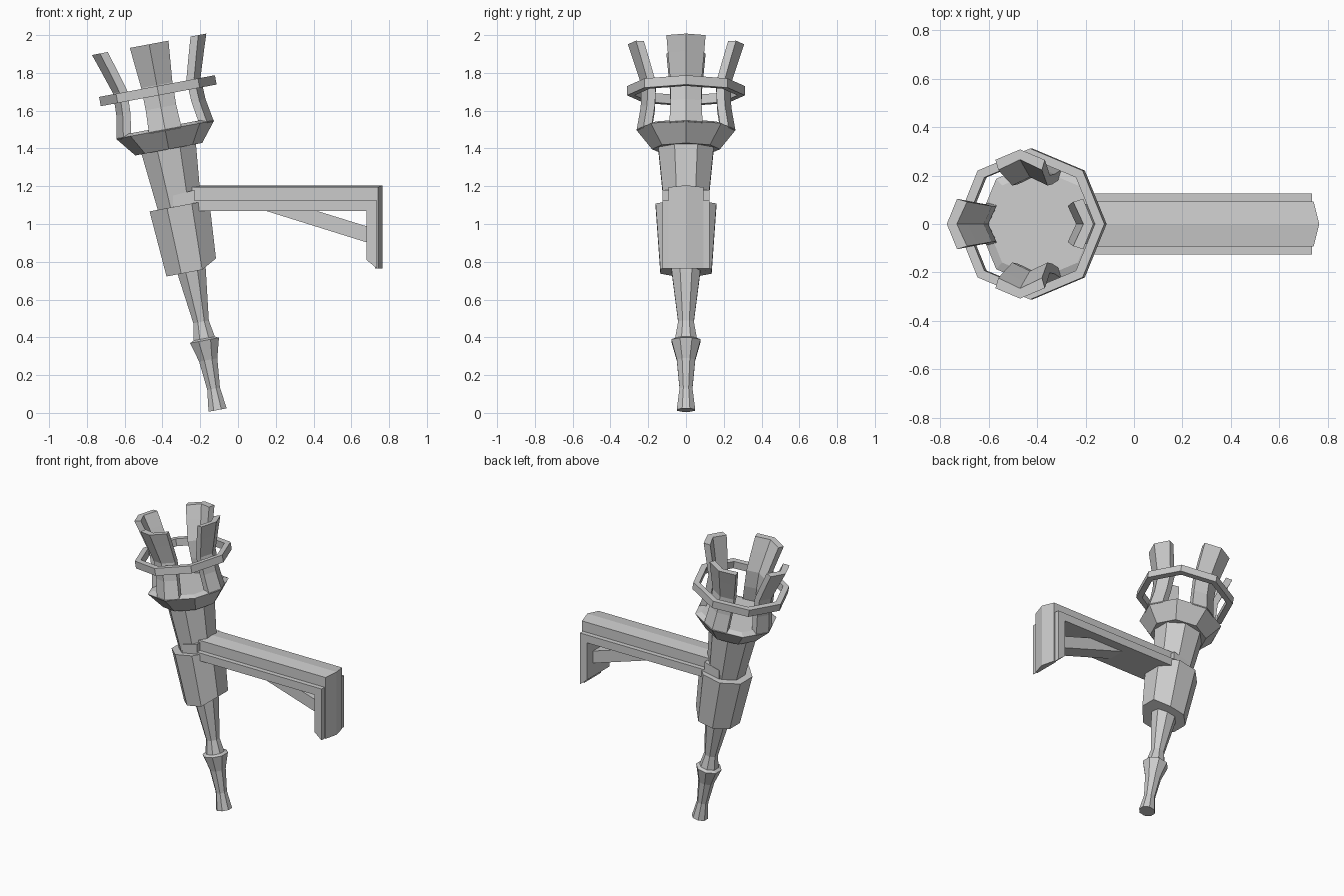
import bpy, bmesh
from math import sin, cos, tan, pi, radians
from mathutils import Matrix

if "Cube" in bpy.data.objects:
    bpy.data.objects.remove(bpy.data.objects["Cube"])

# Local torch axis -> tilted world position
TILT = Matrix.Translation((-0.108, 0, 0.015)) @ Matrix.Rotation(radians(-10.6), 4, 'Y')


def loft(name, sections, matrix=None, closed=False):
    """Bridge equal-sized point loops; cap the ends unless closed."""
    bm = bmesh.new()
    rows = [[bm.verts.new(p) for p in s] for s in sections]
    n = len(rows[0])
    pairs = list(zip(rows, rows[1:]))
    if closed:
        pairs.append((rows[-1], rows[0]))
    for a, b in pairs:
        for i in range(n):
            j = (i + 1) % n
            bm.faces.new((a[i], a[j], b[j], b[i]))
    if not closed:
        bm.faces.new(rows[0])
        bm.faces.new(rows[-1])
    bmesh.ops.recalc_face_normals(bm, faces=bm.faces)
    if matrix:
        bm.transform(matrix)
    me = bpy.data.meshes.new(name)
    bm.to_mesh(me)
    bm.free()
    ob = bpy.data.objects.new(name, me)
    bpy.context.collection.objects.link(ob)
    return ob


def turned(name, profile, phase=0.0, closed=False):
    """Eight-sided turned part along the torch axis; profile is (height, radius)."""
    secs = [[(r * cos(phase + k * pi / 4), r * sin(phase + k * pi / 4), t) for k in range(8)]
            for t, r in profile]
    return loft(name, secs, TILT, closed)


def slab(name, outline, half_width):
    """Side outline (x, z) extruded across y."""
    return loft(name, [[(x, y, z) for x, z in outline] for y in (-half_width, half_width)])


# Handle with flared foot and knob
turned("handle", [(0, .053), (.115, .037), (.27, .053), (.375, .084), (.385, .062),
                  (.475, .045), (.73, .08), (.9, .1), (1.1, .126), (1.42, .16)], pi / 8)

# Socket, with its lower wall-side edge cut upward
socket = turned("socket", [(.745, .147), (1.1, .174)], pi / 8)
for i in (0, 7):
    v = socket.data.vertices[i]
    v.co.z += .045
    v.co.x -= .005

# Bowl at the head
turned("bowl", [(1.405, .18), (1.51, .264), (1.525, .225)])

# Octagonal hoop
turned("hoop", [(1.695, .312), (1.745, .312), (1.745, .272), (1.695, .272)], closed=True)

# Four angled prongs around the head
prong = [(1.505, .262, .088), (1.63, .24, .082), (1.75, .236, .084), (1.88, .278, .096), (1.97, .308, .104)]
for k in range(4):
    secs = []
    for t, r, w in prong:
        d = w * tan(pi / 8)
        q = r - .042
        secs.append([(r - d, -w, t), (r, 0, t), (r - d, w, t),
                     (q - d, w * .88, t), (q, 0, t), (q - d, -w * .88, t)])
    loft("prong_%d" % (k + 1), secs, TILT @ Matrix.Rotation(k * pi / 2, 4, 'Z'))

# Wide inner layer of the wall bracket
slab("bracket_inner", [(-.26, 1.07), (.68, 1.07), (.68, .81), (.735, .765), (.735, 1.125), (-.26, 1.125)], .125)

# Narrow outer layer with a slight central ridge
secs = []
for y, e in ((-.092, 0), (0, 1), (.092, 0)):
    x, z = .742 + .023 * e, 1.195 + .01 * e
    secs.append([(-.28, y, 1.11), (.725, y, 1.11), (.725, y, .765),
                 (x, y, .765), (x, y, z), (-.28, y, z)])
loft("bracket_outer", secs)

# Saddle joining the arm to the shaft
slab("saddle", [(-.345, 1.07), (-.23, 1.07), (-.23, 1.18), (-.345, 1.15)], .125)

# Diagonal brace
slab("brace", [(.13, 1.075), (.40, 1.075), (.69, .985), (.69, .90)], .06)
